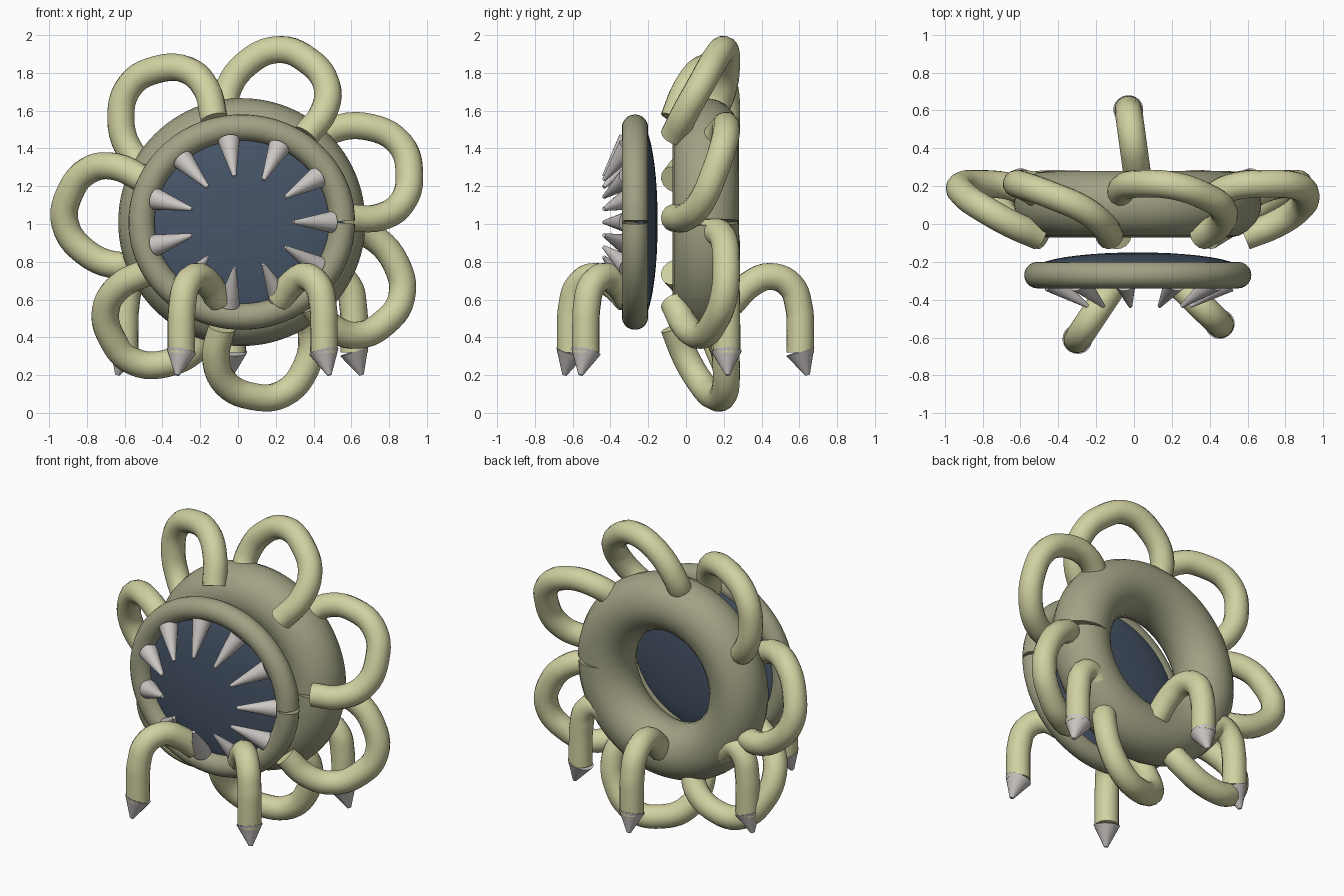
import bpy, math
from mathutils import Vector

if "Cube" in bpy.data.objects:
    bpy.data.objects.remove(bpy.data.objects["Cube"])

CX, CZ = 0.02, 1.01          # axis of the body rings
TUBE = 0.073


def material(name, rgb):
    m = bpy.data.materials.new(name)
    m.diffuse_color = (*rgb, 1)
    m.use_nodes = True
    m.node_tree.nodes["Principled BSDF"].inputs["Base Color"].default_value = m.diffuse_color
    return m


PALE = material("pale_yellow_green", (0.64, 0.64, 0.36))
OLIVE = material("grey_olive", (0.36, 0.36, 0.235))
NAVY = material("dark_slate_blue", (0.063, 0.092, 0.14))
BONE = material("bone_grey", (0.60, 0.57, 0.555))


def finish(obj, name, mat, angle=50):
    obj.name = name
    obj.data.materials.clear()
    obj.data.materials.append(mat)
    bpy.ops.object.select_all(action='DESELECT')
    obj.select_set(True)
    bpy.context.view_layer.objects.active = obj
    bpy.ops.object.shade_smooth_by_angle(angle=math.radians(angle))
    return obj


def tube(name, pts, radius, mat, res=5, steps=5):
    """Round tube swept along a smooth path, with closed ends."""
    cu = bpy.data.curves.new(name, 'CURVE')
    cu.dimensions = '3D'
    cu.bevel_depth = radius
    cu.bevel_resolution = res
    cu.resolution_u = steps
    cu.use_fill_caps = True
    sp = cu.splines.new('BEZIER')
    sp.bezier_points.add(len(pts) - 1)
    for bp, p in zip(sp.bezier_points, pts):
        bp.co = p
        bp.handle_left_type = bp.handle_right_type = 'AUTO'
    obj = bpy.data.objects.new(name, cu)
    bpy.context.collection.objects.link(obj)
    bpy.ops.object.select_all(action='DESELECT')
    obj.select_set(True)
    bpy.context.view_layer.objects.active = obj
    bpy.ops.object.convert(target='MESH')
    return finish(bpy.context.object, name, mat)


def cone(name, base, tip, r1, r2, mat):
    """Blunt cone from base to tip."""
    base, tip = Vector(base), Vector(tip)
    d = tip - base
    bpy.ops.mesh.primitive_cone_add(vertices=20, radius1=r1, radius2=r2,
                                    depth=d.length, location=(base + tip) / 2,
                                    rotation=d.to_track_quat('Z', 'Y').to_euler())
    return finish(bpy.context.object, name, mat)


def ring(name, y, rx, rz, minor):
    """Nearly closed ring with a hairline seam on the right."""
    n = 48
    pts = []
    for i in range(n + 1):
        a = math.radians(0.5 + 359 * i / n)
        pts.append((CX + rx * math.cos(a), y, CZ + rz * math.sin(a)))
    return tube(name, pts, minor, OLIVE, res=8, steps=2)


# Body ring and mouth rim
ring("body_ring", 0.105, 0.478, 0.48, 0.176)
ring("mouth_rim", -0.27, 0.53, 0.50, 0.07)

# Shallow lens closing the mouth
bpy.ops.mesh.primitive_uv_sphere_add(segments=40, ring_count=20, radius=1,
                                     location=(CX, -0.235, CZ),
                                     rotation=(math.pi / 2, 0, 0))
lens = bpy.context.object
lens.scale = (0.54, 0.51, 0.085)
finish(lens, "mouth_lens", NAVY)

# Teeth pointing inward and forward
for i in range(11):
    a = 2 * math.pi * i / 11
    c, s = math.cos(a), math.sin(a)
    cone(f"tooth_{i + 1}", (CX + 0.475 * c, -0.305, CZ + 0.435 * s),
         (CX + 0.275 * c, -0.435, CZ + 0.245 * s), 0.058, 0.010, BONE)

# Seven looping tentacles: radius, tangential offset, y
LOOP = [(0.515, -0.235, -0.065), (0.664, -0.305, 0.0), (0.807, -0.288, 0.08),
        (0.910, -0.165, 0.15), (0.935, -0.007, 0.20), (0.835, 0.141, 0.213),
        (0.650, 0.219, 0.19), (0.525, 0.195, 0.13)]
for k in range(7):
    a = math.radians(26.7) + 2 * math.pi * k / 7
    c, s = math.cos(a), math.sin(a)
    tube(f"tentacle_loop_{k + 1}",
         [(CX + r * c - t * s, y, CZ + r * s + t * c) for r, t, y in LOOP],
         TUBE, PALE)

# Bent legs with claws: hip (x, y, z) and foot (x, y)
LEGS = {
    "front_left": ((-0.10, -0.31, 0.60), (-0.30, -0.61)),
    "front_right": ((0.22, -0.30, 0.60), (0.455, -0.53)),
    "back": ((0.02, 0.24, 0.58), (-0.03, 0.605)),
    "side_left": ((-0.36, 0.18, 0.62), (-0.60, 0.215)),
    "side_right": ((0.38, 0.18, 0.62), (0.615, 0.215)),
}
for name, (hip, foot) in LEGS.items():
    hx, hy, hz = hip
    fx, fy = foot

    def along(f, z):
        return (hx + (fx - hx) * f, hy + (fy - hy) * f, z)

    tube(name + "_leg",
         [hip, along(0.27, 0.68), along(0.56, 0.722), along(0.86, 0.675),
          along(0.98, 0.56), along(1.0, 0.45), along(1.0, 0.32)],
         TUBE, PALE)
    out = Vector((fx - hx, fy - hy, 0)).normalized() * 0.04
    cone(name + "_claw", (fx, fy, 0.325), (fx + out.x, fy + out.y, 0.2),
         0.079, 0.012, BONE)
